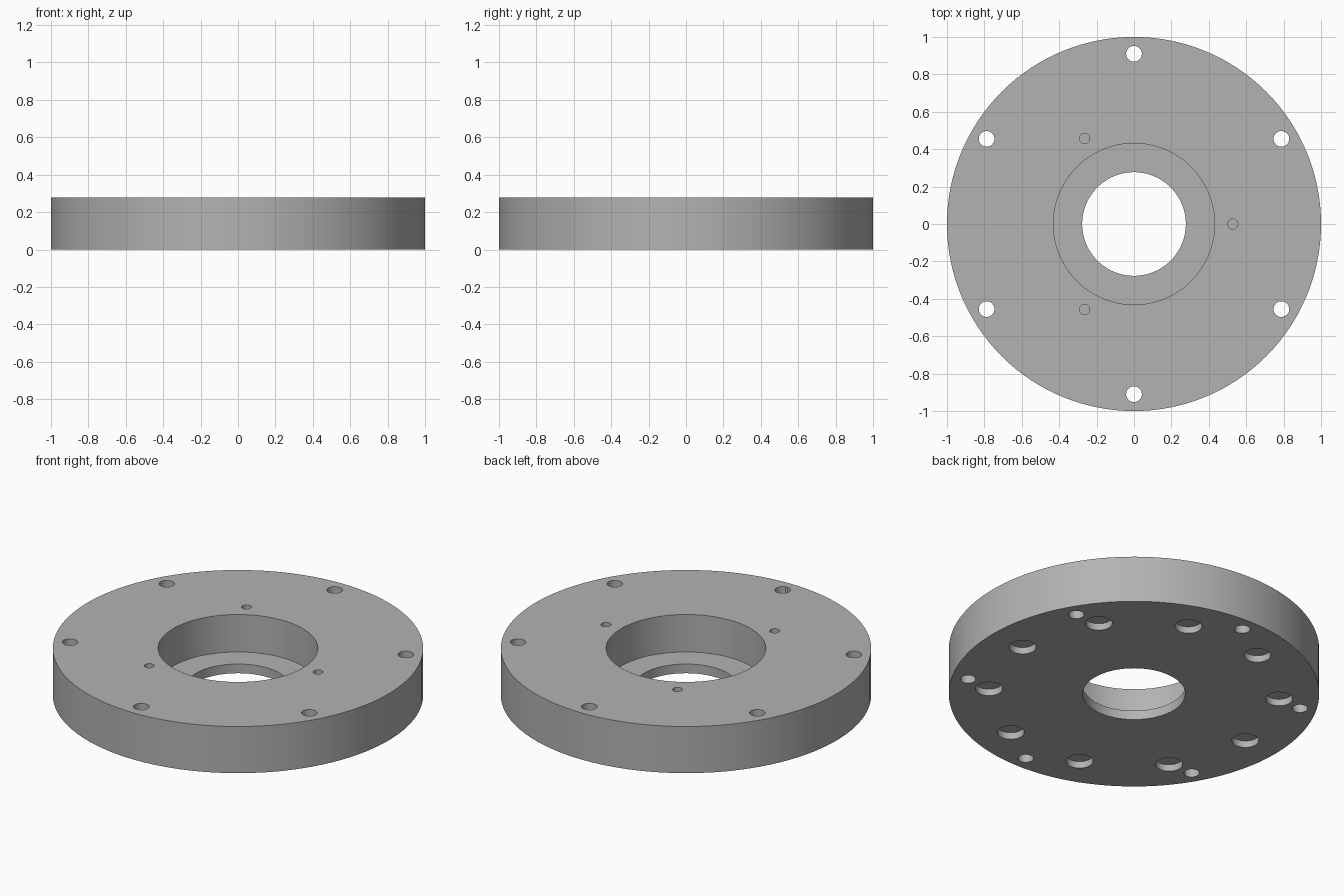
import bpy
import bmesh
from math import cos, sin, pi, radians
from mathutils import Matrix, Vector

cube = bpy.data.objects.get("Cube")
if cube:
    bpy.data.objects.remove(cube, do_unlink=True)

HEIGHT = 0.278
SEGMENTS = 128

# Plain grey metal
metal = bpy.data.materials.new("grey_metal")
metal.use_nodes = True
grey = (0.45, 0.45, 0.45, 1)
metal.diffuse_color = grey
metal.node_tree.nodes["Principled BSDF"].inputs["Base Color"].default_value = grey


def make_object(name, bm):
    bmesh.ops.recalc_face_normals(bm, faces=bm.faces)
    mesh = bpy.data.meshes.new(name)
    bm.to_mesh(mesh)
    bm.free()
    mesh.materials.append(metal)
    obj = bpy.data.objects.new(name, mesh)
    bpy.context.collection.objects.link(obj)
    return obj


def lathe(name, profile):
    """Revolve a closed (radius, z) profile around the z axis."""
    bm = bmesh.new()
    verts = [bm.verts.new((r, 0, z)) for r, z in profile]
    edges = [bm.edges.new((a, b)) for a, b in zip(verts, verts[1:] + verts[:1])]
    bmesh.ops.spin(bm, geom=verts + edges, cent=(0, 0, 0), axis=(0, 0, 1),
                   angle=2 * pi, steps=SEGMENTS, use_duplicate=False)
    bmesh.ops.remove_doubles(bm, verts=bm.verts, dist=0.0001)
    return make_object(name, bm)


def drill(body, name, count, start, ring, radius, z0, z1):
    """Cut a ring of equal round holes between two heights."""
    bm = bmesh.new()
    for i in range(count):
        a = radians(start) + 2 * pi * i / count
        centre = Vector((ring * cos(a), ring * sin(a), (z0 + z1) / 2))
        bmesh.ops.create_cone(bm, cap_ends=True, segments=32, radius1=radius,
                              radius2=radius, depth=z1 - z0,
                              matrix=Matrix.Translation(centre))
    cutter = make_object(name, bm)
    cutter.hide_render = True
    mod = body.modifiers.new(name, 'BOOLEAN')
    mod.operation = 'DIFFERENCE'
    mod.solver = 'EXACT'
    mod.object = cutter
    bpy.context.view_layer.objects.active = body
    bpy.ops.object.modifier_apply(modifier=name)
    bpy.data.objects.remove(cutter, do_unlink=True)


# Round plate with a stepped centre bore
flange = lathe("flange_plate", [(0.277, 0), (1, 0), (1, HEIGHT), (0.431, HEIGHT),
                                (0.431, 0.055), (0.277, 0.055)])

# Through bolt holes, blind top holes, shallow pockets underneath
drill(flange, "bolt_holes", 6, 30, 0.91, 0.042, -0.1, HEIGHT + 0.1)
drill(flange, "top_screw_holes", 3, 0, 0.528, 0.027, HEIGHT - 0.14, HEIGHT + 0.1)
drill(flange, "bottom_pockets", 10, 0, 0.785, 0.073, -0.1, 0.04)

# Smooth walls, sharp rims
bpy.ops.object.select_all(action='DESELECT')
flange.select_set(True)
bpy.context.view_layer.objects.active = flange
bpy.ops.object.shade_smooth_by_angle(angle=radians(30))
